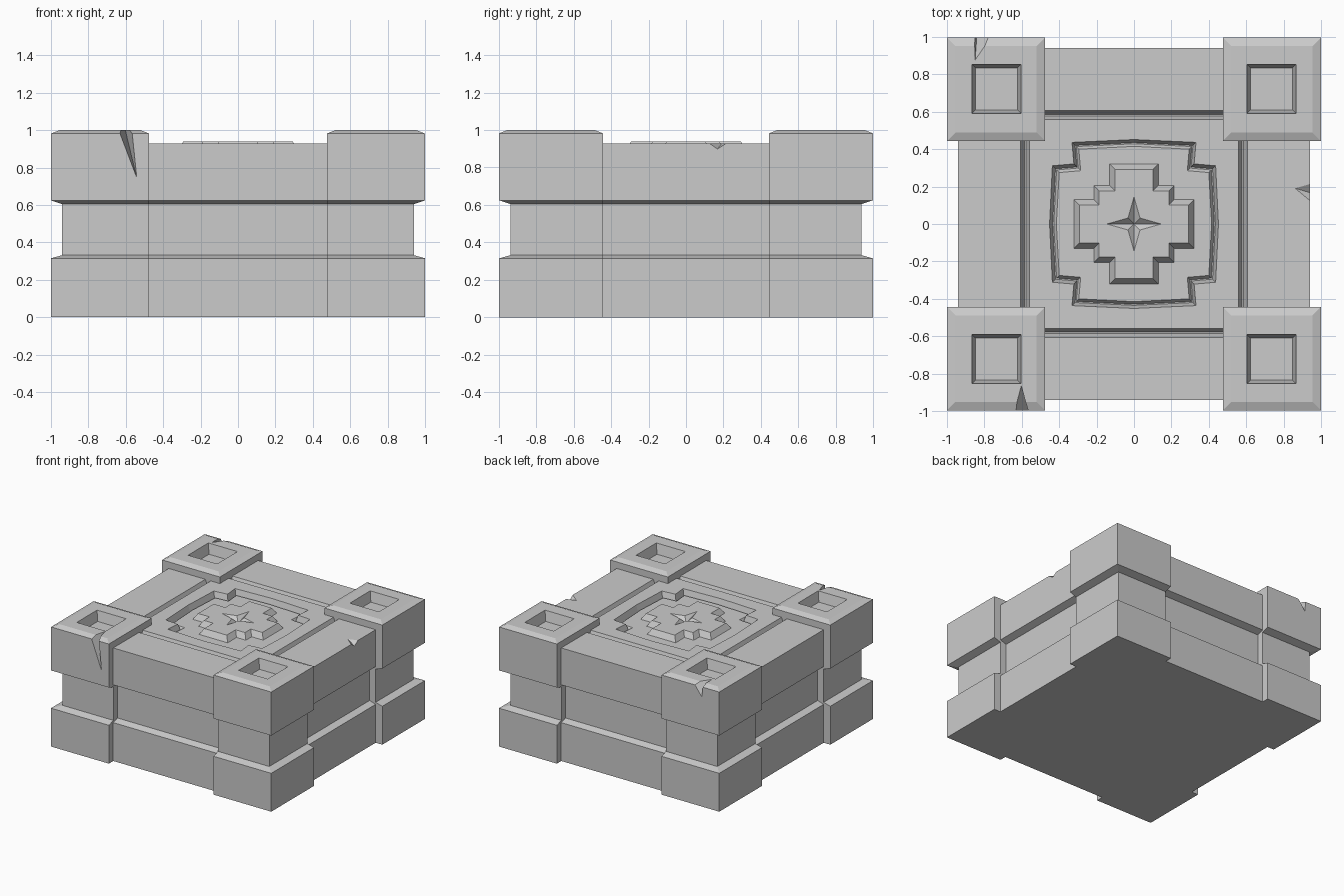
import bpy, bmesh

if "Cube" in bpy.data.objects:
    bpy.data.objects.remove(bpy.data.objects["Cube"])


def make(name, bm):
    bmesh.ops.recalc_face_normals(bm, faces=bm.faces)
    me = bpy.data.meshes.new(name)
    bm.to_mesh(me)
    bm.free()
    ob = bpy.data.objects.new(name, me)
    bpy.context.collection.objects.link(ob)
    return ob


def loft(name, loops, ring=False):
    """Skin a stack of equal-count (polygon, z) loops; cap the ends or close into a ring."""
    bm = bmesh.new()
    vs = [[bm.verts.new((x, y, z)) for x, y in poly] for poly, z in loops]
    n = len(vs[0])
    pairs = list(zip(vs, vs[1:]))
    if ring:
        pairs.append((vs[-1], vs[0]))
    else:
        bm.faces.new(vs[0])
        bm.faces.new(vs[-1])
    for a, b in pairs:
        for i in range(n):
            j = (i + 1) % n
            bm.faces.new((a[i], a[j], b[j], b[i]))
    return make(name, bm)


def hull(name, pts):
    bm = bmesh.new()
    for p in pts:
        bm.verts.new(p)
    bmesh.ops.convex_hull(bm, input=bm.verts)
    return make(name, bm)


def cut(ob, cutter):
    m = ob.modifiers.new("cut", 'BOOLEAN')
    m.operation = 'DIFFERENCE'
    m.solver = 'EXACT'
    m.object = cutter
    cutter.hide_render = True
    bpy.context.view_layer.objects.active = ob
    bpy.ops.object.modifier_apply(modifier=m.name)
    bpy.data.objects.remove(cutter)


def rect(x0, x1, y0, y1):
    return [(x0, y0), (x1, y0), (x1, y1), (x0, y1)]


def square(r):
    return rect(-r, r, -r, r)


def four(q):
    """Mirror a first-quadrant point run into a full symmetric outline."""
    r = q[::-1]
    return (q + [(x, -y) for x, y in r] + [(-x, -y) for x, y in q]
            + [(-x, y) for x, y in r])


# Plus-shaped wall core with a recessed waist
def plus(e):
    return four([(0.5, e), (0.5, 0.47), (e, 0.47)])


walls = loft("wall_core", [(plus(0.94), 0), (plus(0.94), 0.315), (plus(0.885), 0.332),
                           (plus(0.885), 0.605), (plus(0.94), 0.625), (plus(0.94), 0.928)])

# Square groove between rim and centre panel
cut(walls, loft("groove_cutter", [(square(0.615), 0.95), (square(0.585), 0.875),
                                  (square(0.577), 0.875), (square(0.55), 0.95)], ring=True))


# Notched medallion recess with a deeper border
def notched(d):
    return four([(0.335 - d, 0.44 - d), (0.33 - d, 0.33 - d), (0.44 - d, 0.325 - d)])


def bowed(d):
    q = [(0, 0.455 - d), (0.335 - d, 0.44 - d), (0.325 - d, 0.325 - d),
         (0.44 - d, 0.315 - d), (0.455 - d, 0)]
    full = four(q)
    return [p for i, p in enumerate(full) if p not in full[:i]
            and (abs(p[0]) > 1e-6 or p[0] == 0)]


cut(walls, loft("medallion_cutter", [(bowed(-0.003), 0.95), (bowed(0.02), 0.872),
                                     (bowed(0.026), 0.872), (bowed(0.04), 0.895)]))

# Chip in the right rim
cut(walls, hull("rim_chip_cutter", [(0.95, 0.10, 0.94), (0.95, 0.235, 0.94),
                                    (0.83, 0.20, 0.94), (0.95, 0.165, 0.895)]))


# Raised stepped cross with a sunken four-pointed star
def cross(d):
    return four([(0.13 - d, 0.32 - d), (0.13 - d, 0.205 - d), (0.215 - d, 0.205 - d),
                 (0.215 - d, 0.13 - d), (0.32 - d, 0.13 - d)])


emblem = loft("stepped_cross", [(cross(0), 0.88), (cross(0), 0.895), (cross(0.028), 0.94)])


def star(s):
    t, i = 0.145 * s, 0.032 * s
    return [(0, t), (i, i), (t, 0), (i, -i), (0, -t), (-i, -i), (-t, 0), (-i, i)]


cut(emblem, loft("star_cutter", [(star(1.15), 0.946), (star(0.01), 0.90)]))


# Corner posts: waist set in on the outer sides, square socket on top
def post(name, sx, sy):
    def outer(d, i=0.0):
        return [(sx * x, sy * y) for x, y in rect(0.475 + i, 1 - d, 0.443 + i, 0.997 - d)]

    def socket(r):
        return [(sx * x, sy * y) for x, y in
                rect(0.735 - r, 0.735 + r, 0.722 - r, 0.722 + r)]
    return loft(name, [(outer(0), 0), (outer(0), 0.315), (outer(0.06), 0.332),
                       (outer(0.06), 0.605), (outer(0), 0.625), (outer(0), 0.982),
                       (outer(0.045, 0.045), 1.0), (socket(0.132), 1.0),
                       (socket(0.112), 0.92)])


posts = {}
for sy, fb in ((-1, "front"), (1, "back")):
    for sx, lr in ((-1, "left"), (1, "right")):
        key = fb + "_" + lr
        posts[key] = post(key + "_post", sx, sy)

# Crack and chip in the left posts
cut(posts["front_left"], hull("crack_cutter", [(-0.645, -1.01, 1.01), (-0.565, -1.01, 1.01),
                                               (-0.605, -0.86, 1.01), (-0.535, -1.01, 0.72)]))
cut(posts["back_left"], hull("chip_cutter", [(-0.855, 1.01, 1.01), (-0.75, 1.01, 1.01),
                                             (-0.85, 0.865, 1.01), (-0.84, 1.01, 0.89)]))
